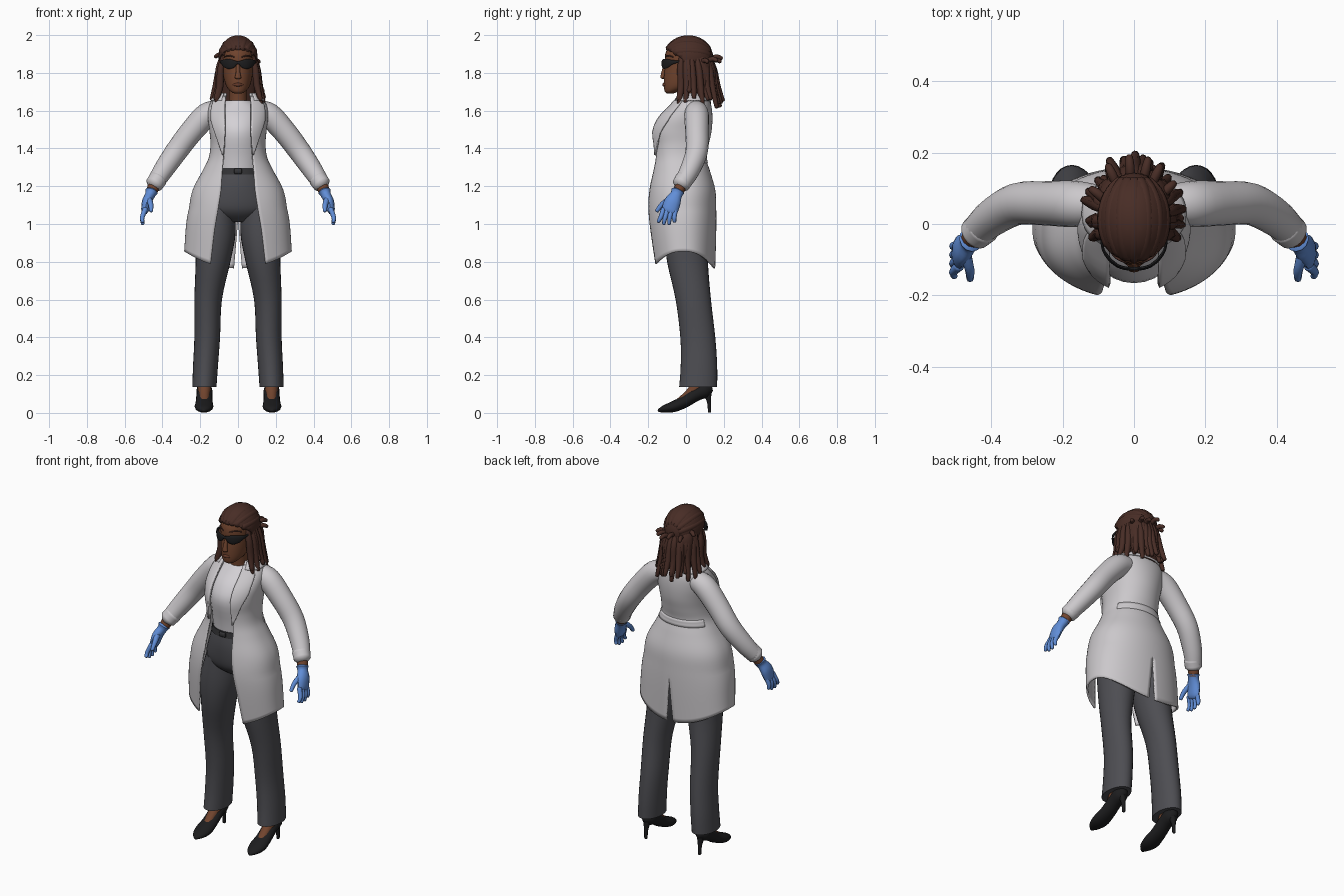
import bpy, bmesh, random
from math import sin, cos, pi, asin, radians
from mathutils import Vector

random.seed(4)
default = bpy.data.objects.get("Cube")
if default:
    bpy.data.objects.remove(default, do_unlink=True)


def material(name, r, g, b):
    m = bpy.data.materials.new(name)
    m.use_nodes = True
    m.diffuse_color = (r, g, b, 1)
    shader = m.node_tree.nodes["Principled BSDF"]
    shader.inputs["Base Color"].default_value = (r, g, b, 1)
    shader.inputs["Roughness"].default_value = .8
    return m


COAT = material("coat grey", .6, .58, .6)
SHIRT = material("shirt pale", .66, .64, .67)
TROUSER = material("trouser charcoal", .075, .075, .085)
BELT = material("belt charcoal", .035, .035, .038)
SKIN = material("brown skin", .165, .058, .027)
LIP = material("dark lip", .135, .043, .023)
HAIR = material("dark brown hair", .065, .026, .019)
GLOVE = material("blue glove", .12, .27, .68)
BLACK = material("black leather", .012, .012, .013)


def finish(name, bm, mat, mirror=False, thickness=0):
    """Turn a bmesh into a smooth object, optionally mirrored and thickened."""
    bmesh.ops.recalc_face_normals(bm, faces=bm.faces)
    mesh = bpy.data.meshes.new(name)
    bm.to_mesh(mesh)
    bm.free()
    mesh.materials.append(mat)
    mesh.shade_smooth()
    mesh.set_sharp_from_angle(angle=radians(50))
    obj = bpy.data.objects.new(name, mesh)
    bpy.context.collection.objects.link(obj)
    if mirror:
        obj.modifiers.new("mirror", 'MIRROR')
    if thickness:
        solid = obj.modifiers.new("thickness", 'SOLIDIFY')
        solid.thickness = thickness
        solid.offset = 0
    return obj


def sample(rows, u):
    """Smooth interpolation of a table of rows at fractional index u."""
    i = max(0, min(int(u), len(rows) - 2))
    t = u - i
    a, b = rows[max(i - 1, 0)], rows[i]
    c, d = rows[i + 1], rows[min(i + 2, len(rows) - 1)]
    return [q + t / 2 * (r - p + t * (2 * p - 5 * q + 4 * r - s + t * (3 * (q - r) + s - p)))
            for p, q, r, s in zip(a, b, c, d)]


def dense(rows, steps):
    return [sample(rows, k / steps) for k in range((len(rows) - 1) * steps + 1)]


def grid(bm, points, closed):
    """Connect rows of points with quads; closed rows are capped tubes."""
    rows = [[bm.verts.new(p) for p in row] for row in points]
    n = len(rows[0])
    for low, high in zip(rows, rows[1:]):
        for j in range(n if closed else n - 1):
            k = (j + 1) % n
            bm.faces.new((low[j], low[k], high[k], high[j]))
    if closed:
        bm.faces.new(rows[0])
        bm.faces.new(rows[-1])


def loft(name, rows, mat, mirror=False, steps=4, sides=28):
    """Level oval sections: (z, centre x, half width, front y, back y)."""
    bm = bmesh.new()
    turns = [2 * pi * j / sides for j in range(sides)]
    grid(bm, [[(x + w * cos(a), (f + b) / 2 + (b - f) / 2 * sin(a), z) for a in turns]
              for z, x, w, f, b in dense(rows, steps)], True)
    return finish(name, bm, mat, mirror)


def add_tube(bm, rows, ref, steps=4, sides=12):
    """Oval sections square to a path: (x, y, z, radius[, second radius])."""
    path = dense([r if len(r) == 5 else (*r, r[3]) for r in rows], steps)
    centres = [Vector(p[:3]) for p in path]
    rings = []
    for i, p in enumerate(path):
        along = (centres[min(i + 1, len(path) - 1)] - centres[max(i - 1, 0)]).normalized()
        side = (ref - along * ref.dot(along)).normalized()
        up = along.cross(side)

        def ring(shift, scale):
            return [centres[i] + along * shift + scale * (
                side * p[3] * cos(2 * pi * j / sides) + up * p[4] * sin(2 * pi * j / sides))
                for j in range(sides)]
        bulge = min(p[3], p[4]) * .4
        if i == 0:
            rings.append(ring(-bulge, .6))
        rings.append(ring(0, 1))
        if i == len(path) - 1:
            rings.append(ring(bulge, .6))
    grid(bm, rings, True)


X, Y, Z = Vector((1, 0, 0)), Vector((0, 1, 0)), Vector((0, 0, 1))


def tube(name, rows, mat, mirror=False, ref=X, **options):
    bm = bmesh.new()
    add_tube(bm, rows, ref, **options)
    return finish(name, bm, mat, mirror)


# Coat: open shell described by (z, half width, front y, back y, half opening)
coat_rows = [(.765, .28, -.178, .15, .145), (.95, .27, -.2, .155, .125),
             (1.08, .255, -.208, .155, .105), (1.18, .235, -.2, .15, .09),
             (1.28, .183, -.182, .122, .083), (1.35, .15, -.172, .102, .077),
             (1.42, .141, -.174, .115, .072), (1.49, .146, -.18, .13, .07),
             (1.56, .154, -.148, .135, .07), (1.62, .15, -.09, .13, .07),
             (1.66, .125, -.055, .115, .066), (1.69, .085, -.035, .09, .06)]


def coat_point(u, t, out=0, span=None):
    z, w, f, b, opening = sample(coat_rows, u)
    start = asin(opening / w)
    end = pi - max(0, 1.02 - z) * .3
    if span:
        start, end = span(u, start)
    a = start + (end - start) * t
    hem_lift = .09 * sin(a) ** 2 * max(0, 1 - u / 2)
    c = cos(a)
    bow = abs(c) ** .85 * (1 if c > 0 else -1)
    x = (w + out) * sin(a)
    return (x if x > 1e-4 else 0, (f + b) / 2 - ((b - f) / 2 + out) * bow, z + hem_lift)


def coat_patch(name, low, high, rows=12, columns=24, out=0, span=None, thickness=.01):
    bm = bmesh.new()
    grid(bm, [[coat_point(low + (high - low) * i / rows, j / columns, out, span)
               for j in range(columns + 1)] for i in range(rows + 1)], False)
    return finish(name, bm, COAT, True, thickness)


coat_patch("coat_body", 0, 11, rows=55, columns=36)
coat_patch("coat_lapel", 5.2, 10.4, out=.009, columns=8,
           span=lambda u, s: (s - .04, s + .58 * min(1, (u - 5.2) / 2.5)))
coat_patch("coat_collar", 9.8, 11, out=.012, rows=5, span=lambda u, s: (s + .1, pi))
coat_patch("coat_back_belt", 4.6, 5.2, out=.004, rows=3, span=lambda u, s: (2, pi))

# Sleeves and cuffs
tube("sleeve", [(.1, .055, 1.6, .055), (.165, .056, 1.576, .065), (.25, .058, 1.485, .062),
                (.328, .056, 1.382, .059), (.395, .02, 1.285, .053), (.44, -.02, 1.215, .045)],
     COAT, True, Y, sides=20)
tube("sleeve_cuff", [(.423, -.008, 1.238, .049), (.445, -.027, 1.208, .047)], COAT, True, Y, sides=20)

# Shirt, neck, trousers and belt
loft("shirt", [(1.24, 0, .118, -.132, .08), (1.35, 0, .125, -.144, .08), (1.48, 0, .13, -.166, .1),
               (1.56, 0, .13, -.134, .1), (1.62, 0, .11, -.078, .09), (1.655, 0, .06, -.046, .08)], SHIRT)
loft("neck", [(1.6, 0, .052, -.04, .07), (1.67, 0, .047, -.042, .06), (1.76, 0, .048, -.05, .05)], SKIN)
loft("trouser_hips", [(1.01, 0, .07, -.06, .08), (1.05, 0, .16, -.11, .12), (1.1, 0, .185, -.135, .125),
                      (1.2, 0, .155, -.146, .11), (1.29, 0, .123, -.138, .086)], TROUSER)
loft("trouser_leg", [(.138, .178, .064, -.036, .165), (.25, .172, .066, -.028, .165),
                     (.4, .163, .068, -.03, .155), (.6, .158, .073, -.055, .132),
                     (.8, .132, .092, -.1, .116), (.95, .118, .105, -.115, .118),
                     (1.1, .1, .08, -.11, .11)], TROUSER, True)
loft("belt", [(1.262, 0, .135, -.146, .095), (1.297, 0, .128, -.143, .09)], BELT, steps=1)
tube("belt_buckle", [(-.018, -.146, 1.28, .014, .006), (.018, -.146, 1.28, .014, .006)], BELT, ref=Z)

# Feet, pumps and heels
tube("foot", [(.178, .075, .2, .038, .04), (.178, .055, .135, .036, .036), (.178, .0, .084, .027, .024),
              (.18, -.085, .03, .025, .012)], SKIN, True)
tube("shoe", [(.18, -.145, .011, .01, .008), (.18, -.12, .02, .034, .018), (.18, -.07, .032, .049, .029),
              (.179, -.01, .058, .045, .032), (.178, .05, .098, .042, .037),
              (.178, .1, .122, .041, .042), (.178, .13, .13, .024, .026)], BLACK, True, sides=16)
tube("shoe_heel", [(.178, .112, .11, .024), (.178, .122, .06, .012), (.178, .125, .005, .009)],
     BLACK, True, sides=10)

# Wrist and gloved hand
tube("wrist", [(.435, -.016, 1.225, .032), (.46, -.044, 1.165, .03)], SKIN, True, Y)
tube("glove_palm", [(.458, -.044, 1.173, .036, .034), (.465, -.052, 1.155, .032, .027),
                    (.482, -.07, 1.12, .043, .026), (.492, -.085, 1.075, .043, .021),
                    (.497, -.09, 1.06, .036, .014)], GLOVE, True, Y)
for i, finger in enumerate(("index", "middle", "ring", "little")):
    k = i - 1.5
    drop = .006 * k * k
    tube("glove_" + finger + "_finger",
         [(.49, -.087 + k * .021, 1.08, .014), (.507, -.098 + k * .024, 1.035, .012),
          (.504, -.104 + k * .029, .998 + drop, .009)], GLOVE, True, Y, sides=8)
tube("glove_thumb", [(.475, -.08, 1.135, .018), (.462, -.125, 1.105, .014), (.46, -.155, 1.068, .01)],
     GLOVE, True, Y, sides=8)

# Head and face
loft("head", [(1.69, 0, .016, -.1, -.07), (1.701, 0, .038, -.112, -.04), (1.73, 0, .062, -.117, .04),
              (1.78, 0, .076, -.117, .095), (1.84, 0, .083, -.112, .112), (1.9, 0, .086, -.11, .118),
              (1.95, 0, .07, -.085, .1), (1.975, 0, .035, -.04, .06)], SKIN)
tube("nose", [(0, -.106, 1.855, .009), (0, -.12, 1.8, .012, .011), (0, -.125, 1.773, .018, .011)], SKIN)
tube("lips", [(-.025, -.106, 1.737, .005), (0, -.118, 1.738, .01, .007), (.025, -.106, 1.737, .005)],
     LIP, ref=Z)
tube("eyebrow", [(.02, -.109, 1.884, .003), (.05, -.094, 1.892, .004), (.072, -.067, 1.884, .003)],
     HAIR, True, Z, sides=8)
tube("sunglasses", [(-.002, -.125, 1.854, .006, .005), (.012, -.125, 1.853, .012, .005),
                    (.026, -.124, 1.849, .022, .005), (.048, -.116, 1.847, .026, .005),
                    (.07, -.097, 1.851, .022, .005), (.087, -.07, 1.857, .011, .004),
                    (.092, -.03, 1.86, .005, .003), (.092, .02, 1.86, .005, .003)], BLACK, True, Z)

# Hair cap cut along the hairline
bm = bmesh.new()
bmesh.ops.create_uvsphere(bm, u_segments=32, v_segments=20, radius=1)
for v in bm.verts:
    v.co = Vector((v.co.x * .101, .012 + v.co.y * .129, 1.88 + v.co.z * .116))
hairline, slope = Vector((0, -.1, 1.93)), Vector((0, .7, 1))
temple = Vector((0, -.015, 1.8))
for point, normal in ((hairline, slope), (temple, Y)):
    bmesh.ops.bisect_plane(bm, geom=bm.verts[:] + bm.edges[:] + bm.faces[:],
                           plane_co=point, plane_no=normal)
face_area = []
for f in bm.faces:
    c = f.calc_center_median()
    if c.y < temple.y and (c - hairline).dot(slope) < 0:
        face_area.append(f)
bmesh.ops.delete(bm, geom=face_area, context='FACES')
finish("hair_cap", bm, HAIR, thickness=.006)
loft("hair_mass", [(1.65, 0, .085, .05, .13), (1.75, 0, .102, .02, .145), (1.85, 0, .1, .01, .145),
                   (1.9, 0, .08, .01, .12)], HAIR)

# Broad twists swept back over the crown, barely raised above the cap
bm = bmesh.new()
for i in range(-3, 4):
    roll = i * .4
    first = .45 + .5 * (roll / 1.2) ** 2
    turns = [first + (2.7 - first) * k / 7 for k in range(8)]
    add_tube(bm, [(.087 * sin(a) * sin(roll), .012 - .115 * cos(a),
                   1.88 + .099 * sin(a) * cos(roll), .021) for a in turns], X, steps=2, sides=10)
finish("hair_rows", bm, HAIR)

# Hanging locks around the back and sides, and short tufts behind
bm = bmesh.new()
for layer, count in ((0, 15), (1, 12)):
    for i in range(count):
        turn = radians(-114 + 228 * i / (count - 1)) + random.uniform(-.09, .09)
        s, c = sin(turn), cos(turn)
        flare = random.uniform(-.012, .01) - layer * .012
        tip = 1.635 - .015 * c + random.uniform(-.015, .04) + layer * .03
        add_tube(bm, [(s * .085, .02 + c * .1, 1.885, .013), (s * .103, .025 + c * .122, 1.82, .018),
                      (s * (.115 + flare), .03 + c * (.132 + flare), 1.73, .018),
                      (s * (.138 + flare), .03 + c * (.162 + flare), tip, .011)],
                 X + Y * .3, steps=3, sides=8)
for i in range(6):
    turn = radians(-62 + 25 * i) + random.uniform(-.12, .12)
    s, c = sin(turn), cos(turn)
    lift = random.uniform(-.02, .03) + .015 * c
    add_tube(bm, [(s * .09, .02 + c * .11, 1.85 + lift, .013),
                  (s * .115, .03 + c * .135, 1.86 + lift, .013),
                  (s * .133, .03 + c * .16, 1.85 + lift, .01)], Z, steps=2, sides=8)
finish("hair_locks", bm, HAIR)
